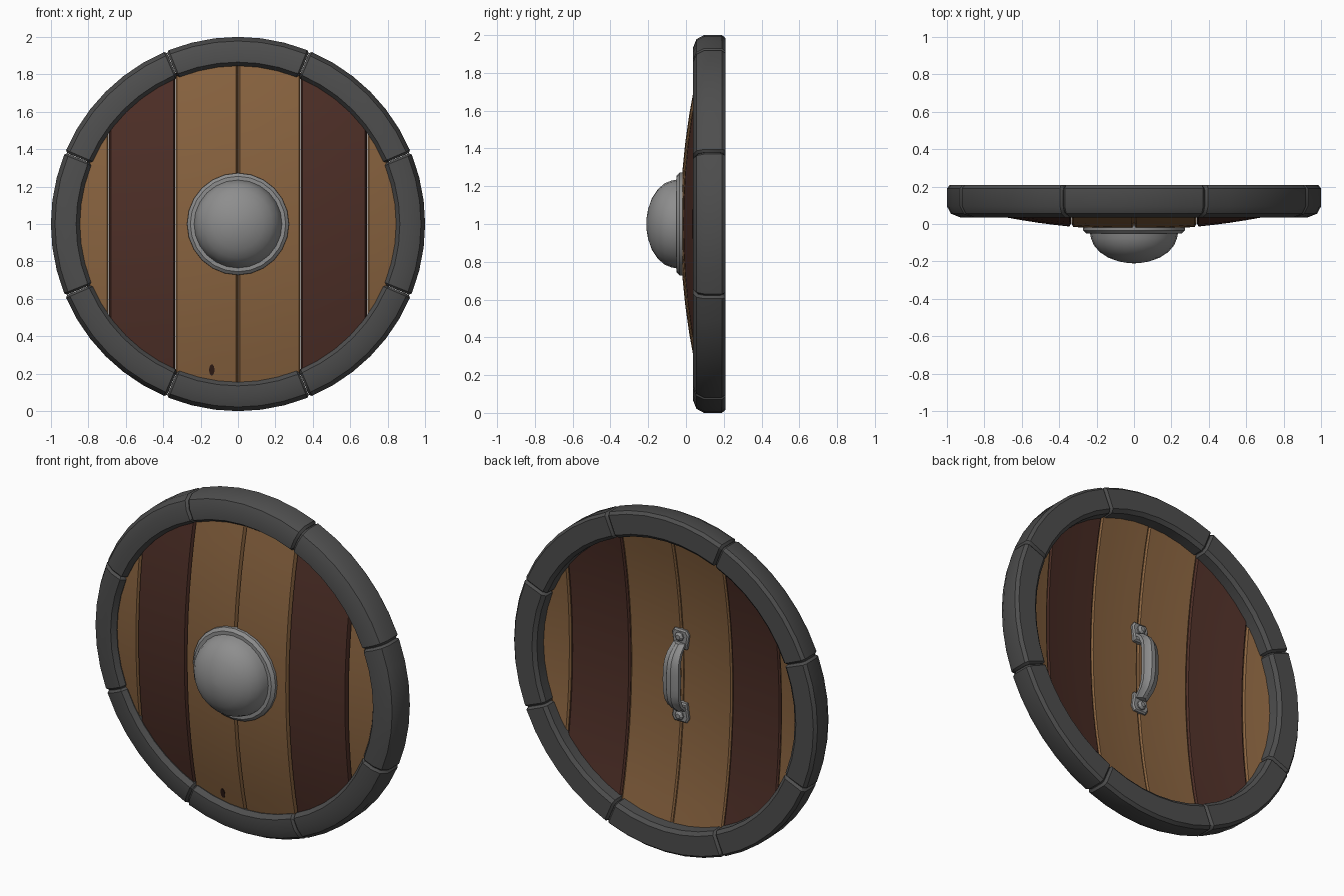
import bpy, bmesh, math
from mathutils import Vector

if "Cube" in bpy.data.objects:
    bpy.data.objects.remove(bpy.data.objects["Cube"])


def material(name, rgb):
    m = bpy.data.materials.new(name)
    m.diffuse_color = (*rgb, 1)
    m.use_nodes = True
    m.node_tree.nodes["Principled BSDF"].inputs["Base Color"].default_value = m.diffuse_color
    return m


IRON = material("dark iron", (0.075, 0.075, 0.075))
STEEL = material("grey steel", (0.27, 0.27, 0.27))
LIGHT = material("light wood", (0.25, 0.125, 0.05))
DARK = material("dark wood", (0.075, 0.028, 0.02))
KNOT = material("wood knot", (0.03, 0.012, 0.008))


def loft(name, rings, mat, closed=False, angle=30):
    """Skin equal-length rings of points; cap the ends unless closed."""
    bm = bmesh.new()
    rows = [[bm.verts.new(p) for p in ring] for ring in rings]
    n = len(rows[0])
    for a, b in zip(rows, rows[1:] + (rows[:1] if closed else [])):
        for i in range(n):
            j = (i + 1) % n
            bm.faces.new((a[i], a[j], b[j], b[i]))
    if not closed:
        bm.faces.new(rows[0])
        bm.faces.new(rows[-1])
    bmesh.ops.recalc_face_normals(bm, faces=bm.faces)
    me = bpy.data.meshes.new(name)
    bm.to_mesh(me)
    bm.free()
    ob = bpy.data.objects.new(name, me)
    bpy.context.collection.objects.link(ob)
    me.materials.append(mat)
    bpy.ops.object.select_all(action='DESELECT')
    ob.select_set(True)
    bpy.context.view_layer.objects.active = ob
    bpy.ops.object.shade_smooth_by_angle(angle=math.radians(angle))
    return ob


def polar(r, y, a):
    return (r * math.cos(a), y, 1 + r * math.sin(a))


def front_y(x, z):
    """Domed front surface of the boards."""
    return -0.03 + 0.14 * (x * x + (z - 1) ** 2)


# Rim: eight iron segments with bevelled ends
profile = [(0.845, 0.065), (0.865, 0.036), (0.93, 0.036), (0.978, 0.055), (1.0, 0.095),
           (1.0, 0.19), (0.985, 0.208), (0.87, 0.208), (0.85, 0.19)]
for k in range(8):
    rings = []
    for off in (-22.45, -21.7, -14.5, -7.2, 0, 7.2, 14.5, 21.7, 22.45):
        s = 0.85 if abs(off) > 22 else 1
        a = math.radians(45 * k + off)
        rings.append([polar(0.925 + (r - 0.925) * s, 0.12 + (y - 0.12) * s, a)
                      for r, y in profile])
    loft(f"rim_segment_{k + 1}", rings, IRON)

# Boards: curved planks trimmed to the circle, with chamfered long edges
R, THICK, ROWS = 0.875, 0.06, 12


def board(name, x0, x1, mat):
    c = 0.009
    xs = [x0, x0 + c] + [x0 + (x1 - x0) * t / 4 for t in (1, 2, 3)] + [x1 - c, x1]
    rings = []
    for i in range(ROWS + 1):
        t = 2 * i / ROWS - 1
        pts = []
        for x in xs:
            z = 1 + t * math.sqrt(max(R * R - x * x, 0.0004))
            push = 0.018 if x in (x0, x1) else 0
            pts.append((x, front_y(x, z) + push, z))
        back = []
        for x, _, z in reversed(pts):
            back.append((x, front_y(x, z) + THICK - (0.008 if x in (x0, x1) else 0), z))
        rings.append(pts + back)
    loft(name, rings, mat, angle=25)


edges = [-0.872, -0.69, -0.335, 0, 0.335, 0.69, 0.872]
for i, mat in enumerate((LIGHT, DARK, LIGHT, LIGHT, DARK, LIGHT)):
    board(f"board_{i + 1}", edges[i] + 0.001, edges[i + 1] - 0.001, mat)

# Small knot on the front of a middle board
knot = []
for depth in (-0.003, 0.003):
    ring = []
    for i in range(10):
        a = math.tau * i / 10
        x, z = -0.14 + 0.015 * math.cos(a), 0.22 + 0.03 * math.sin(a)
        ring.append((x, front_y(x, z) + depth, z))
    knot.append(ring)
loft("wood_knot", knot, KNOT)

# Boss: flange and dome turned around the y axis
boss = [(0.255, 0.0), (0.273, -0.012), (0.272, -0.035), (0.255, -0.05), (0.235, -0.05)]
boss += [(0.232 * math.cos(math.radians(t)), -0.055 - 0.155 * math.sin(math.radians(t)))
         for t in (8, 22, 38, 54, 70, 82)]
boss += [(0.005, -0.21)]
loft("boss", [[polar(r, y, math.tau * i / 24) for i in range(24)] for r, y in boss],
     STEEL, angle=40)

# Grip: arched bar with raised middle ridge, on two riveted feet
rings = []
for i in range(11):
    t = 2 * i / 10 - 1
    y = 0.055 + 0.08 * (1 - t ** 4)
    w = 0.038 + 0.014 * (1 - t * t)
    h = 0.02
    rings.append([(-w, y - h * 0.6, 1 + 0.2 * t), (-w, y + h * 0.5, 1 + 0.2 * t),
                  (-w * 0.45, y + h, 1 + 0.2 * t), (-w * 0.25, y + h * 1.5, 1 + 0.2 * t),
                  (w * 0.25, y + h * 1.5, 1 + 0.2 * t), (w * 0.45, y + h, 1 + 0.2 * t),
                  (w, y + h * 0.5, 1 + 0.2 * t), (w, y - h * 0.6, 1 + 0.2 * t)])
loft("grip", rings, STEEL)

for side, label in ((1, "upper"), (-1, "lower")):
    outline = [(-0.04, 0.16), (-0.055, 0.25), (-0.04, 0.275),
               (0.04, 0.275), (0.055, 0.25), (0.04, 0.16)]
    plate = [[(x * s, y, 1 + side * (0.22 + (z - 0.22) * s)) for x, z in outline]
             for y, s in ((0.025, 1), (0.05, 1), (0.058, 0.85))]
    loft(f"{label}_grip_foot", plate, STEEL)
    rivet = [[(r * math.cos(math.tau * i / 8), y, 1 + side * 0.235 + r * math.sin(math.tau * i / 8))
              for i in range(8)] for r, y in ((0.027, 0.05), (0.027, 0.066), (0.014, 0.078))]
    loft(f"{label}_rivet", rivet, STEEL)
